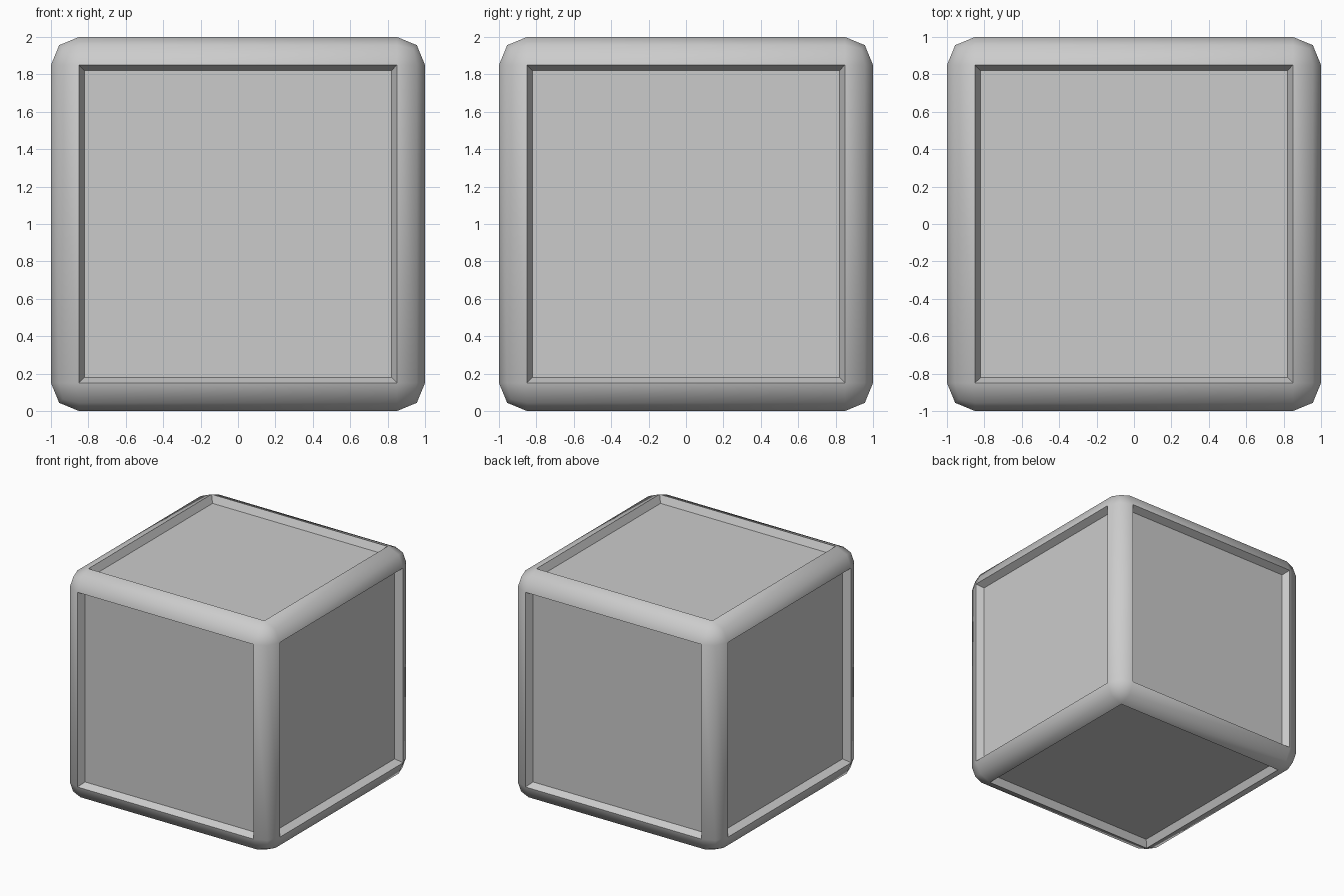
import bpy, bmesh
from math import radians

if "Cube" in bpy.data.objects:
    bpy.data.objects.remove(bpy.data.objects["Cube"])

# Rounded cube body
bm = bmesh.new()
bmesh.ops.create_cube(bm, size=2.0)
bmesh.ops.translate(bm, verts=bm.verts, vec=(0, 0, 1))
bmesh.ops.bevel(bm, geom=list(bm.edges), offset=0.15, offset_type='OFFSET',
                segments=2, profile=0.5, affect='EDGES')

# Shallow recessed panel with sloped walls on all six sides
panels = [f for f in bm.faces if f.calc_area() > 1.0]
bmesh.ops.inset_individual(bm, faces=panels, thickness=0.03, depth=-0.06,
                           use_even_offset=True)
bmesh.ops.recalc_face_normals(bm, faces=bm.faces)

mesh = bpy.data.meshes.new("panelled_cube")
bm.to_mesh(mesh)
bm.free()
cube = bpy.data.objects.new("panelled_cube", mesh)
bpy.context.collection.objects.link(cube)

# Smooth rounded rim, crisp recess edges
bpy.context.view_layer.objects.active = cube
cube.select_set(True)
bpy.ops.object.shade_smooth_by_angle(angle=radians(50))
